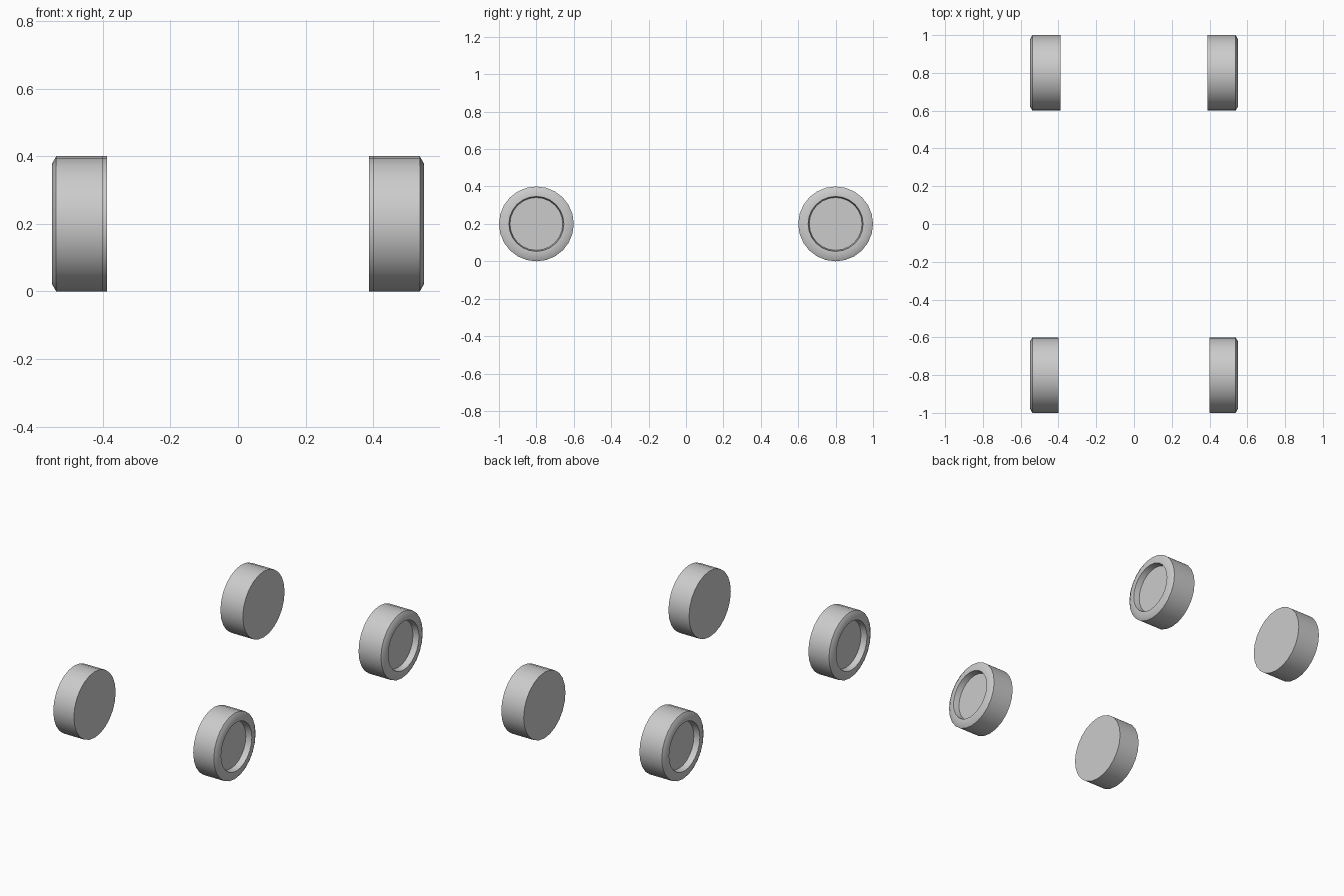
import bpy, bmesh, math
from mathutils import Matrix

if "Cube" in bpy.data.objects:
    bpy.data.objects.remove(bpy.data.objects["Cube"])

SIDES = 24
RADIUS = 0.2


def wheel(name, side, y, inner_x, outer_x=0.55):
    # profile as (x, radius), from the inner face to the recessed hub
    profile = [(inner_x, RADIUS), (outer_x - 0.012, RADIUS),
               (outer_x, RADIUS - 0.021), (outer_x, 0.147),
               (outer_x - 0.036, 0.141)]
    bm = bmesh.new()
    rings = []
    for x, r in profile:
        rings.append([bm.verts.new((side * x,
                                    y + r * math.cos(2 * math.pi * i / SIDES),
                                    RADIUS + r * math.sin(2 * math.pi * i / SIDES)))
                      for i in range(SIDES)])
    for a, b in zip(rings, rings[1:]):
        for i in range(SIDES):
            j = (i + 1) % SIDES
            bm.faces.new((a[i], a[j], b[j], b[i]))
    # flat inner face and hub disc
    bm.faces.new(rings[0])
    bm.faces.new(rings[-1])
    bmesh.ops.recalc_face_normals(bm, faces=bm.faces)

    mesh = bpy.data.meshes.new(name)
    bm.to_mesh(mesh)
    bm.free()
    obj = bpy.data.objects.new(name, mesh)
    bpy.context.collection.objects.link(obj)
    bpy.ops.object.select_all(action='DESELECT')
    obj.select_set(True)
    bpy.context.view_layer.objects.active = obj
    bpy.ops.object.shade_smooth_by_angle(angle=math.radians(30))


# narrower front pair, wider rear pair
for label, side in (("right", 1), ("left", -1)):
    wheel("front_wheel_" + label, side, -0.8, 0.40)
    wheel("rear_wheel_" + label, side, 0.8, 0.388)
